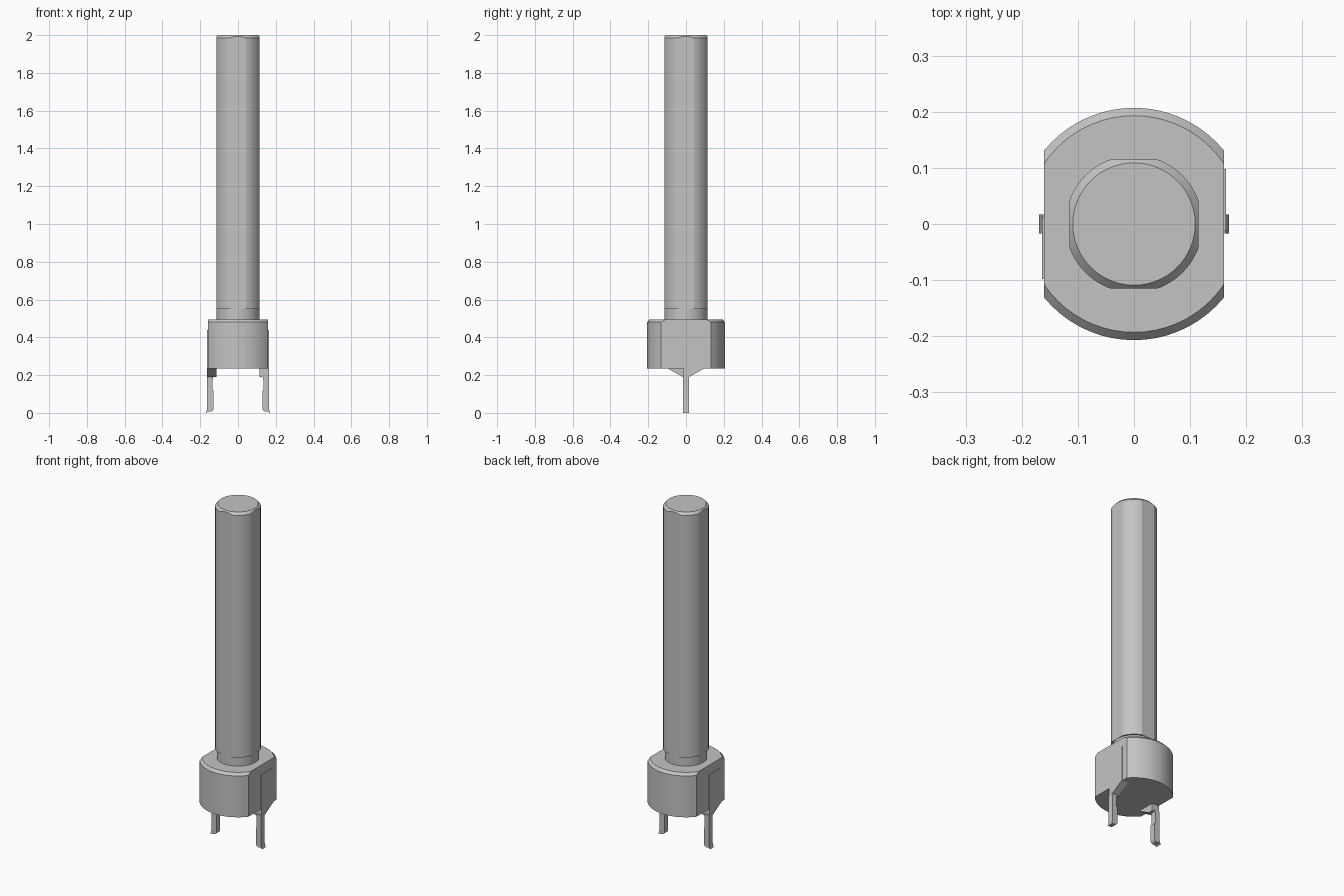
import bpy, bmesh, math
from mathutils import Vector, Matrix

cube = bpy.data.objects.get("Cube")
if cube:
    bpy.data.objects.remove(cube, do_unlink=True)

grey = bpy.data.materials.new("plain grey")
grey.use_nodes = True
GREY = (0.55, 0.55, 0.55, 1)
grey.diffuse_color = GREY
grey.node_tree.nodes["Principled BSDF"].inputs["Base Color"].default_value = GREY


def finish(bm, name):
    bmesh.ops.recalc_face_normals(bm, faces=bm.faces)
    mesh = bpy.data.meshes.new(name)
    bm.to_mesh(mesh)
    bm.free()
    mesh.materials.append(grey)
    obj = bpy.data.objects.new(name, mesh)
    bpy.context.collection.objects.link(obj)
    bpy.ops.object.select_all(action='DESELECT')
    obj.select_set(True)
    bpy.context.view_layer.objects.active = obj
    bpy.ops.object.shade_smooth_by_angle(angle=math.radians(15))
    return obj


def turned(name, profile, flats=(), steps=64):
    """Solid of revolution from (radius, z) points, cut by flats (direction, distance)."""
    bm = bmesh.new()
    rings = [[bm.verts.new((r * math.cos(math.tau * i / steps),
                            r * math.sin(math.tau * i / steps), z))
              for i in range(steps)] for r, z in profile]
    for low, high in zip(rings, rings[1:]):
        for i in range(steps):
            j = (i + 1) % steps
            bm.faces.new((low[i], low[j], high[j], high[i]))
    bm.faces.new(rings[0])
    bm.faces.new(rings[-1])
    for direction, distance in flats:
        n = Vector(direction)
        cut = bmesh.ops.bisect_plane(bm, geom=bm.verts[:] + bm.edges[:] + bm.faces[:],
                                     plane_co=n * distance, plane_no=n, clear_outer=True)
        edges = [e for e in cut["geom_cut"] if isinstance(e, bmesh.types.BMEdge)]
        bmesh.ops.edgeloop_fill(bm, edges=edges)
    return finish(bm, name)


def extruded(name, outline, offset, turn):
    """Prism from 3D outline points, then turned about the vertical axis."""
    bm = bmesh.new()
    face = bm.faces.new([bm.verts.new(p) for p in outline])
    new = bmesh.ops.extrude_face_region(bm, geom=[face])["geom"]
    bmesh.ops.translate(bm, vec=offset,
                        verts=[v for v in new if isinstance(v, bmesh.types.BMVert)])
    bm.transform(Matrix.Rotation(turn, 4, 'Z'))
    return finish(bm, name)


X_FLATS = [(1, 0, 0), (-1, 0, 0)]
Y_FLATS = [(0, 1, 0), (0, -1, 0)]

# Body with two flat sides and a chamfered upper rim
turned("body", [(0.207, 0.235), (0.207, 0.48), (0.193, 0.495)],
       [(d, 0.16) for d in X_FLATS])

# Round neck, then the long shaft with four flats
turned("neck", [(0.114, 0.48), (0.114, 0.56)])
turned("shaft", [(0.1225, 0.55), (0.1225, 1.985), (0.109, 2.0)],
       [(d, 0.115) for d in X_FLATS + Y_FLATS])

# Two matching terminals, half a turn apart
for side, turn in (("left", 0), ("right", math.pi)):
    # Side plate and the tapered foot beneath it
    extruded(side + "_terminal_plate",
             [(0.157, y, z) for y, z in ((-0.012, 0.235), (0.098, 0.235),
                                         (0.098, 0.44), (-0.012, 0.44))],
             (0.007, 0, 0), turn)
    extruded(side + "_terminal_wedge",
             [(0.115, y, z) for y, z in ((-0.012, 0.236), (-0.012, 0.19),
                                         (0.016, 0.19), (0.098, 0.236))],
             (0.049, 0, 0), turn)
    # Pin with a rounded inner tip and a small outward hook
    tip = [(0.147 - 0.018 * math.sin(a), 0.025 - 0.018 * math.cos(a))
           for a in (math.radians(d) for d in range(0, 91, 15))]
    pin = [(0.163, 0.2), (0.163, 0.025), (0.169, 0.0), (0.16, 0.007)] + tip
    pin += [(0.129, 0.118), (0.134, 0.122), (0.134, 0.175), (0.128, 0.2)]
    extruded(side + "_terminal_pin", [(x, -0.017, z) for x, z in pin],
             (0, 0.034, 0), turn)
